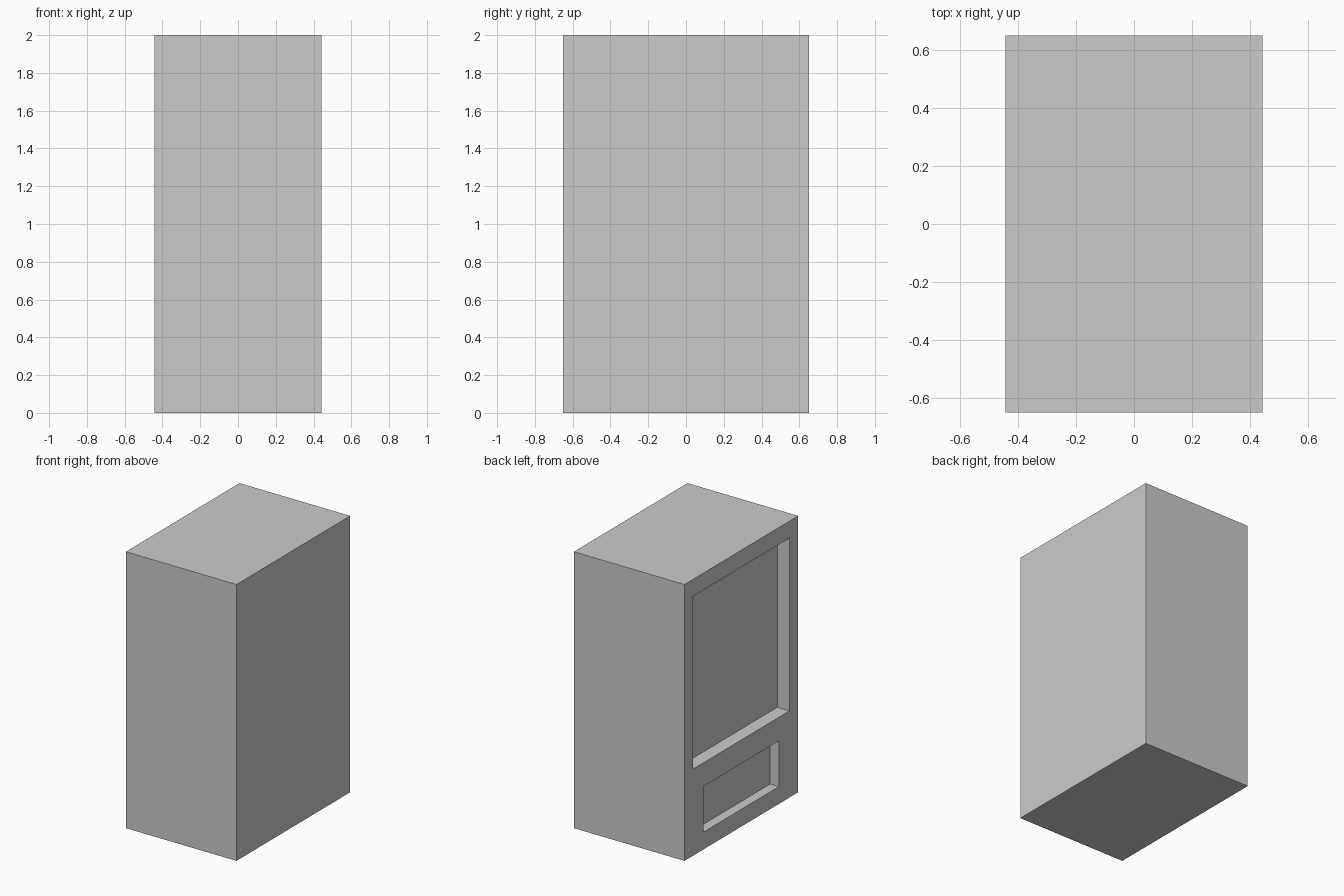
import bpy

if "Cube" in bpy.data.objects:
    bpy.data.objects.remove(bpy.data.objects["Cube"])

W, D, H = 0.886, 1.3, 2.0  # x, y, z size of the cabinet


def box(name, x, y, z):
    """Box spanning the given (min, max) ranges."""
    bpy.ops.mesh.primitive_cube_add(size=1, location=[sum(r) / 2 for r in (x, y, z)])
    ob = bpy.context.object
    ob.name = name
    ob.scale = [r[1] - r[0] for r in (x, y, z)]
    bpy.ops.object.transform_apply(location=True, rotation=False, scale=True)
    return ob


# Cabinet body
cabinet = box("cabinet", (-W / 2, W / 2), (-D / 2, D / 2), (0, H))

# Recesses on the left face: name, half width, bottom, top, depth
recesses = [
    ("window_recess", 0.55, 0.627, 1.877, 0.097),
    ("tray_recess", 0.43, 0.125, 0.456, 0.07),
]
for name, half, z0, z1, depth in recesses:
    cutter = box(name, (-W / 2 - 0.1, -W / 2 + depth), (-half, half), (z0, z1))
    cutter.hide_render = True
    mod = cabinet.modifiers.new(name, 'BOOLEAN')
    mod.operation = 'DIFFERENCE'
    mod.solver = 'EXACT'
    mod.object = cutter
    bpy.context.view_layer.objects.active = cabinet
    bpy.ops.object.modifier_apply(modifier=name)
    bpy.data.objects.remove(cutter)
